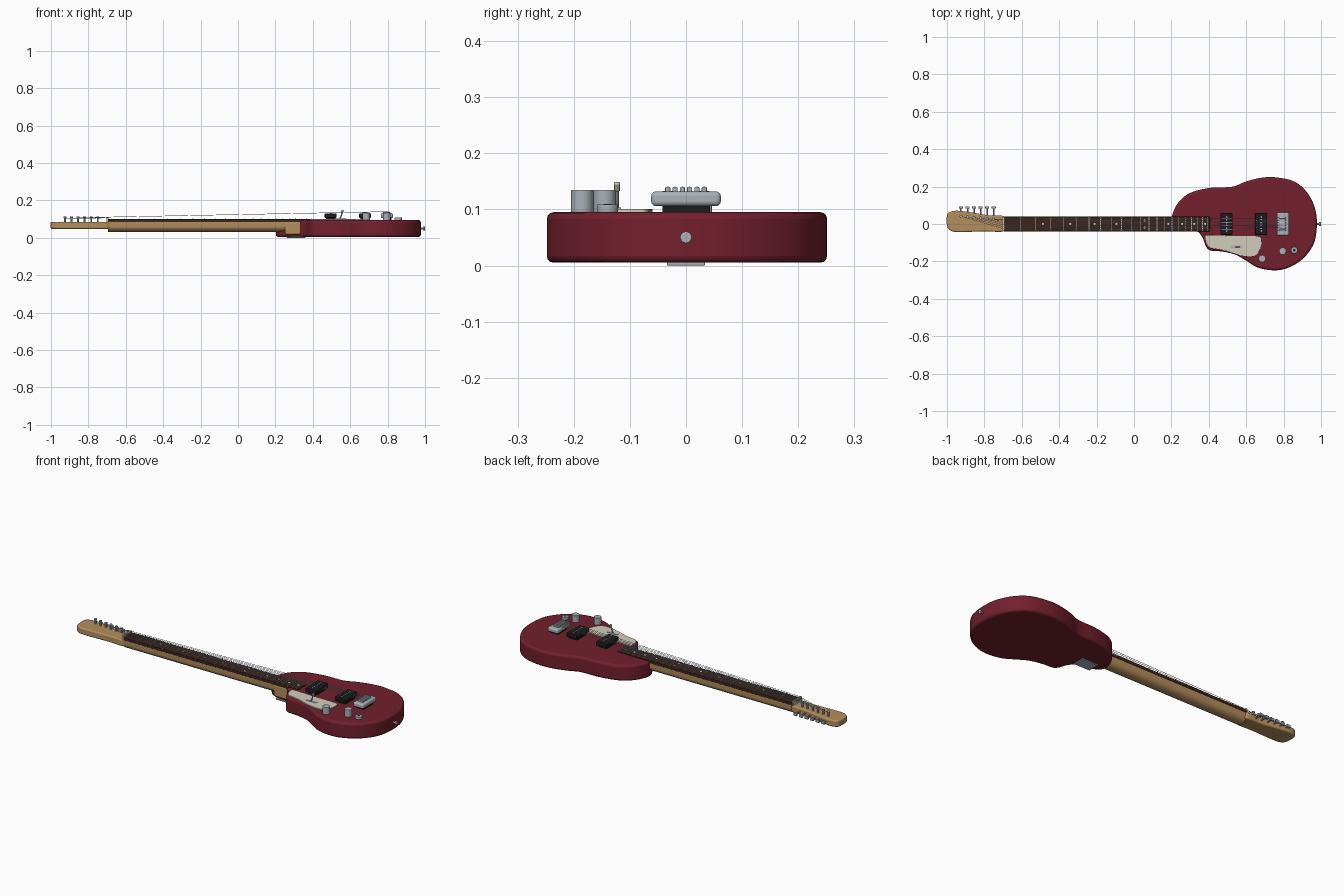
import bpy, bmesh, math
from mathutils import Vector

cube = bpy.data.objects.get("Cube")
if cube:
    bpy.data.objects.remove(cube, do_unlink=True)


def material(name, rgb):
    m = bpy.data.materials.new(name)
    m.use_nodes = True
    m.diffuse_color = (*rgb, 1)
    m.node_tree.nodes["Principled BSDF"].inputs["Base Color"].default_value = (*rgb, 1)
    return m


RED = material("dark red lacquer", (0.17, 0.014, 0.026))
WOOD = material("maple wood", (0.46, 0.27, 0.11))
BROWN = material("dark rosewood", (0.045, 0.018, 0.012))
METAL = material("grey metal", (0.40, 0.44, 0.48))
CREAM = material("cream plastic", (0.65, 0.61, 0.50))
BLACK = material("black plastic", (0.012, 0.012, 0.014))


def finish(name, bm, mat, bevel=0, segments=3):
    bmesh.ops.recalc_face_normals(bm, faces=bm.faces)
    me = bpy.data.meshes.new(name)
    bm.to_mesh(me)
    bm.free()
    me.materials.append(mat)
    ob = bpy.data.objects.new(name, me)
    bpy.context.collection.objects.link(ob)
    if bevel:
        mod = ob.modifiers.new("soft edge", "BEVEL")
        mod.width, mod.segments = bevel, segments
        mod.limit_method, mod.angle_limit = "ANGLE", math.radians(50)
    bpy.ops.object.select_all(action="DESELECT")
    ob.select_set(True)
    bpy.context.view_layer.objects.active = ob
    bpy.ops.object.shade_smooth_by_angle(angle=math.radians(35))
    return ob


def box(name, x, y, z, mat, bevel=0):
    """Box from (low, high) pairs."""
    bm = bmesh.new()
    bmesh.ops.create_cube(bm, size=1)
    for v in bm.verts:
        v.co = [(a + b) / 2 + c * (b - a) for c, (a, b) in zip(v.co, (x, y, z))]
    return finish(name, bm, mat, bevel)


def rod(name, start, end, radius, mat, sides=16, bevel=0):
    start, end = Vector(start), Vector(end)
    axis = end - start
    bm = bmesh.new()
    bmesh.ops.create_cone(bm, cap_ends=True, segments=sides, radius1=radius,
                          radius2=radius, depth=axis.length)
    turn = axis.to_track_quat("Z", "Y")
    for v in bm.verts:
        v.co = turn @ v.co + (start + end) / 2
    return finish(name, bm, mat, bevel, 2)


def smooth_loop(points, steps=6):
    """Closed Catmull-Rom curve through the points."""
    pts, out = [Vector(p) for p in points], []
    n = len(pts)
    for i in range(n):
        a, b, c, d = (pts[(i + k) % n] for k in (-1, 0, 1, 2))
        for s in range(steps):
            t = s / steps
            out.append((b * 2 + (c - a) * t + (a * 2 - b * 5 + c * 4 - d) * t * t
                        + (b * 3 - a - c * 3 + d) * t ** 3) / 2)
    return out


def slab(name, outline, z0, z1, mat, bevel=0):
    bm = bmesh.new()
    face = bm.faces.new([bm.verts.new((p[0], p[1], z0)) for p in outline])
    new = bmesh.ops.extrude_face_region(bm, geom=[face])["geom"]
    top = [v for v in new if isinstance(v, bmesh.types.BMVert)]
    bmesh.ops.translate(bm, vec=(0, 0, z1 - z0), verts=top)
    return finish(name, bm, mat, bevel)


# Body
body = [(.203, .04), (.235, .112), (.30, .166), (.406, .193), (.524, .199),
        (.593, .225), (.674, .246), (.754, .25), (.861, .225), (.935, .155),
        (.975, .05), (.968, -.085), (.914, -.175), (.834, -.23), (.754, -.248),
        (.663, -.233), (.593, -.192), (.54, -.163), (.47, -.147), (.41, -.142),
        (.385, -.12), (.365, -.07), (.33, -.036), (.26, -.027), (.216, -.005)]
slab("body", smooth_loop(body), .005, .095, RED, .012)

# Neck: rounded underside along x
bm = bmesh.new()
section = [(.037, .086)] + [(.037 * math.cos(a), .062 - .03 * math.sin(a))
           for a in [math.pi * k / 14 for k in range(15)]] + [(-.037, .086)]
ring = bm.faces.new([bm.verts.new((-.695, y, z)) for y, z in section])
new = bmesh.ops.extrude_face_region(bm, geom=[ring])["geom"]
bmesh.ops.translate(bm, vec=(1.03, 0, 0), verts=[v for v in new if isinstance(v, bmesh.types.BMVert)])
finish("neck", bm, WOOD)
box("neck_heel", (.25, .337), (-.039, .037), (.018, .086), WOOD, .008)
box("neck_plate", (.26, .36), (-.034, .034), (0, .008), METAL, .002)

# Headstock
head = [(-1, .045), (-.985, .064), (-.945, .071), (-.87, .062), (-.78, .047),
        (-.69, .038), (-.69, -.036), (-.8, -.039), (-.945, -.043), (-.985, -.032), (-1, -.008)]
slab("headstock", smooth_loop(head), .048, .086, WOOD, .007)

# Fingerboard, nut, frets and dots
NUT, SCALE = -.695, 1.55
fret_x = [NUT + SCALE * (1 - 2 ** (-n / 12)) for n in range(22)]
box("fingerboard", (NUT, .405), (-.039, .039), (.084, .1), BROWN, .002)
box("nut", (NUT - .008, NUT + .002), (-.037, .037), (.084, .109), CREAM)
for n in range(1, 22):
    x = fret_x[n]
    box(f"fret_{n}", (x - .002, x + .002), (-.038, .038), (.099, .104), METAL)
for n in (3, 5, 7, 9, 12, 15, 17, 19, 21):
    x = (fret_x[n] + fret_x[n - 1]) / 2
    for y in ((-.019, .019) if n == 12 else (0,)):
        rod(f"marker_dot_{n}", (x, y, .098), (x, y, .1015), .006, CREAM)

# Pickguard with selector switch
guard = [(.382, -.068), (.41, -.06), (.53, -.064), (.66, -.066), (.68, -.09), (.676, -.13),
         (.645, -.17), (.57, -.168), (.47, -.138), (.40, -.122)]
slab("pickguard", smooth_loop(guard, 5), .094, .101, CREAM, .001)
box("switch_plate", (.515, .58), (-.129, -.116), (.1, .103), METAL)
rod("switch_lever", (.545, -.123, .1), (.559, -.123, .138), .0035, METAL, 8)
rod("switch_tip", (.556, -.123, .133), (.561, -.123, .148), .006, CREAM, 10, .002)

string_y = [-.0325 + .013 * i for i in range(6)]

# Pickups with pole pieces
for label, x in (("neck", .495), ("bridge", .68)):
    box(f"{label}_pickup_base", (x - .025, x + .025), (-.042, .042), (.09, .11), BLACK)
    box(f"{label}_pickup", (x - .032, x + .032), (-.058, .058), (.107, .13), BLACK, .004)
    for i, y in enumerate(string_y):
        rod(f"{label}_pole_{i + 1}", (x, y * 1.15, .125), (x, y * 1.15, .1325), .0045, METAL, 10)

# Bridge and saddles
box("bridge_base", (.775, .82), (-.042, .042), (.09, .109), BLACK)
box("bridge", (.764, .829), (-.062, .062), (.106, .132), METAL, .008)
for i, y in enumerate(string_y):
    box(f"saddle_{i + 1}", (.775, .812), (y - .0045, y + .0045), (.13, .14), METAL, .002)

# Control knobs, output jack and strap button
for i, (x, y) in enumerate(((.685, -.185), (.795, -.145))):
    rod(f"knob_{i + 1}", (x, y, .094), (x, y, .135), .02, METAL, 16, .002)
rod("jack_ring", (.857, -.14, .094), (.857, -.14, .109), .019, METAL, 12, .002)
rod("jack_hole", (.857, -.14, .1), (.857, -.14, .1095), .007, BLACK, 12)
rod("strap_button_stem", (.96, 0, .05), (.992, 0, .05), .006, METAL, 8)
rod("strap_button", (.988, 0, .05), (1, 0, .05), .011, METAL, 8, .002)

# Tuners and strings
for i, y in enumerate(string_y):
    x = -.75 - .035 * i
    post_y = .026 + .003 * i
    rod(f"tuner_post_{i + 1}", (x, post_y, .08), (x, post_y, .11), .005, METAL, 10)
    rod(f"tuner_cap_{i + 1}", (x, post_y, .106), (x, post_y, .114), .008, METAL, 10)
    rod(f"tuner_shaft_{i + 1}", (x, .03, .068), (x, .086, .068), .004, METAL, 8)
    box(f"tuner_button_{i + 1}", (x - .011, x + .011), (.082, .094), (.06, .076), METAL, .003)
    sy = -y
    nut_point = (NUT, sy * .8, .111)
    rod(f"string_{i + 1}", nut_point, (.795, sy, .14), .0012, METAL, 6)
    rod(f"string_end_{i + 1}", (x, post_y, .104), nut_point, .0012, METAL, 6)
